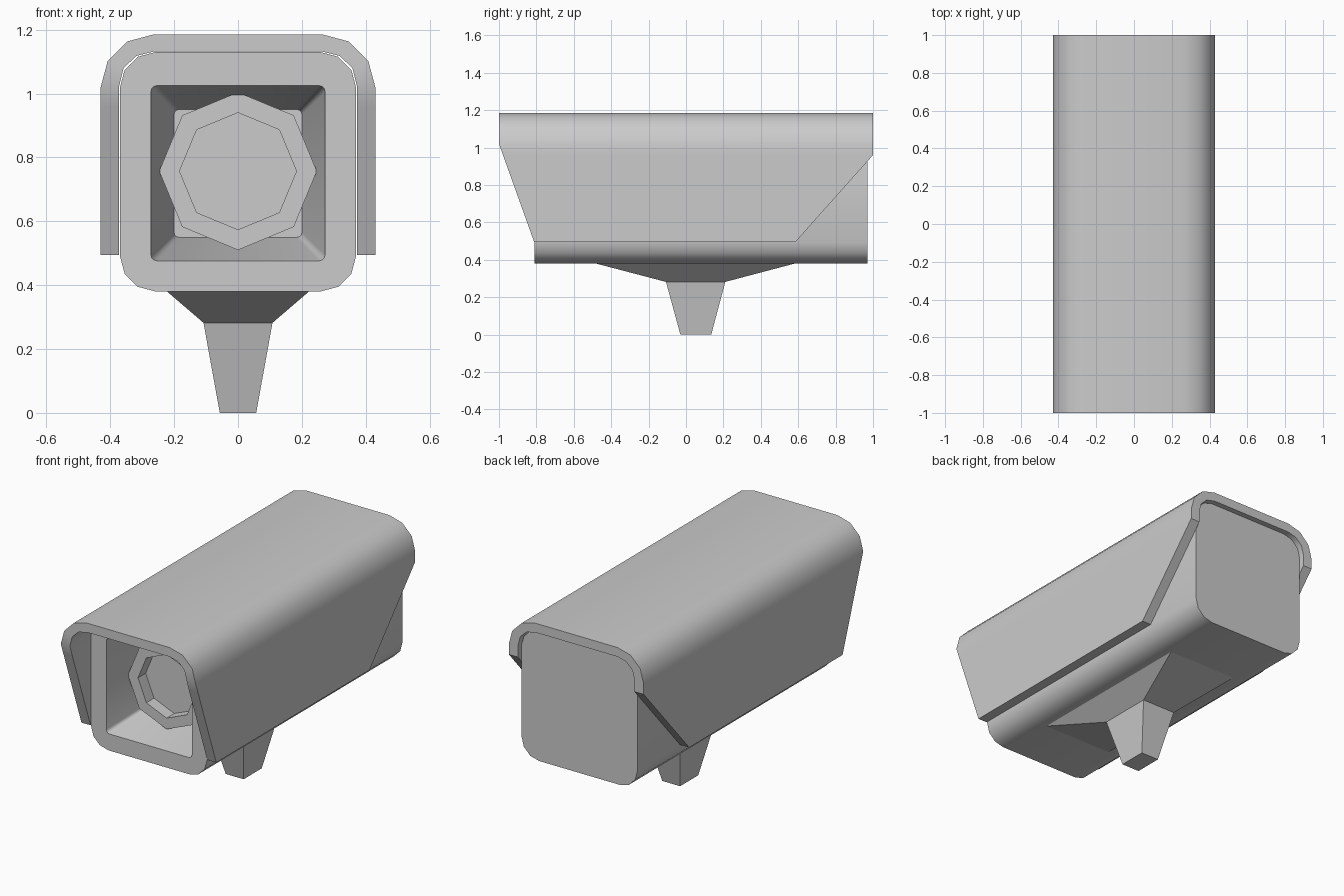
import bpy, bmesh
from math import sin, cos, pi, radians

if "Cube" in bpy.data.objects:
    bpy.data.objects.remove(bpy.data.objects["Cube"])


def loft(name, rings):
    """Join equal-length closed rings with quads and cap both ends."""
    bm = bmesh.new()
    loops = [[bm.verts.new(p) for p in ring] for ring in rings]
    n = len(rings[0])
    for a, b in zip(loops, loops[1:]):
        for i in range(n):
            j = (i + 1) % n
            bm.faces.new((a[i], a[j], b[j], b[i]))
    bm.faces.new(loops[0])
    bm.faces.new(loops[-1])
    bmesh.ops.recalc_face_normals(bm, faces=bm.faces)
    mesh = bpy.data.meshes.new(name)
    bm.to_mesh(mesh)
    bm.free()
    mesh.shade_smooth()
    mesh.set_sharp_from_angle(angle=radians(35))
    obj = bpy.data.objects.new(name, mesh)
    bpy.context.collection.objects.link(obj)
    return obj


def rounded_rect(y, hw, z0, z1, r, seg=3):
    """Rounded rectangle facing along y."""
    corners = [(hw - r, z1 - r), (r - hw, z1 - r), (r - hw, z0 + r), (hw - r, z0 + r)]
    pts = []
    for q, (cx, cz) in enumerate(corners):
        for k in range(seg + 1):
            a = (q + k / seg) * pi / 2
            pts.append((cx + r * cos(a), y, cz + r * sin(a)))
    return pts


def octagon(y, r, z=0.757):
    return [(r * cos(i * pi / 4), y, z + r * sin(i * pi / 4)) for i in range(8)]


def rect(z, hw, y0, y1):
    return [(-hw, y0, z), (hw, y0, z), (hw, y1, z), (-hw, y1, z)]


# housing with a tapered window recess in its front
loft("housing", [
    rounded_rect(0.97, 0.37, 0.38, 1.13, 0.112),
    rounded_rect(-0.81, 0.37, 0.38, 1.13, 0.112),
    rounded_rect(-0.81, 0.273, 0.476, 1.025, 0.02),
    rounded_rect(-0.40, 0.20, 0.55, 0.95, 0.015),
])

# lens barrel with sunken glass
loft("lens", [octagon(-0.38, 0.247), octagon(-0.65, 0.247),
              octagon(-0.65, 0.183), octagon(-0.58, 0.183)])


# sun shield: arched shell with slanted front and rear side edges
def front_y(z):
    return -1 + 0.19 * max(0, 1.02 - z) / 0.53


def back_y(z):
    return 1 - 0.415 * max(0, 0.96 - z) / 0.465


outer = [(0.43, 0.495), (0.43, 0.96), (0.43, 1.02), (0.408, 1.102), (0.347, 1.163), (0.265, 1.185)]
inner = [(0.372, 0.495), (0.372, 0.96), (0.372, 1.025), (0.358, 1.08), (0.318, 1.118), (0.262, 1.132)]
half = list(zip(outer, inner))
stations = [(1, o, i) for o, i in half] + [(-1, o, i) for o, i in reversed(half)]
loft("sun_shield", [
    [(s * ox, front_y(oz), oz), (s * ox, back_y(oz), oz),
     (s * ix, back_y(iz) if iz < 1 else 1, iz), (s * ix, front_y(iz), iz)]
    for s, (ox, oz), (ix, iz) in stations])

# mounting foot: flared top plate tapering into a post
loft("mount", [rect(0.385, 0.228, -0.50, 0.60), rect(0.282, 0.108, -0.107, 0.21),
               rect(0.0, 0.057, -0.03, 0.135)])
